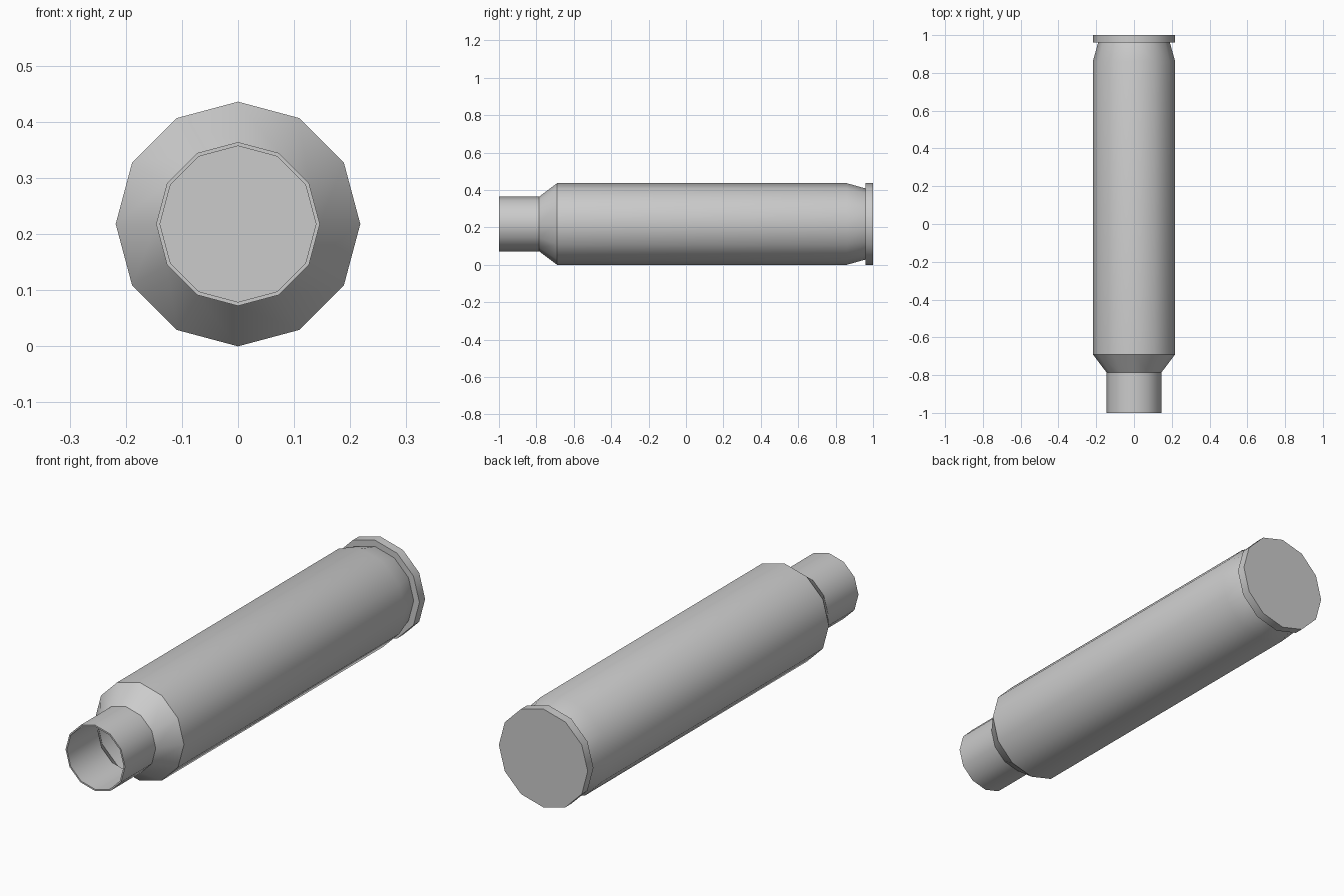
import bpy, bmesh, math

if "Cube" in bpy.data.objects:
    bpy.data.objects.remove(bpy.data.objects["Cube"])

SIDES = 12
R = 0.218      # body radius, also the height of the axis above the ground
T = 0.007      # wall thickness


def lathe(name, profile):
    """Revolve (y, radius) points around the y axis; radius 0 ends are capped."""
    bm = bmesh.new()
    rings = []
    for y, r in profile:
        rings.append([bm.verts.new((r * math.cos(2 * math.pi * i / SIDES), y,
                                    R + r * math.sin(2 * math.pi * i / SIDES)))
                      for i in range(SIDES)])
    for a, b in zip(rings, rings[1:]):
        for i in range(SIDES):
            j = (i + 1) % SIDES
            bm.faces.new((a[i], a[j], b[j], b[i]))
    bm.faces.new(rings[0])
    bm.faces.new(rings[-1])
    bmesh.ops.recalc_face_normals(bm, faces=bm.faces)
    me = bpy.data.meshes.new(name)
    bm.to_mesh(me)
    bm.free()
    ob = bpy.data.objects.new(name, me)
    bpy.context.collection.objects.link(ob)
    return ob


# Outer wall: neck, shoulder, body, extractor groove and rim
outer = [(-1.0, 0.146), (-0.785, 0.146), (-0.69, R), (0.86, R),
         (0.96, 0.190), (0.96, R), (1.0, R)]
# Inner wall, from the closed base back to the open mouth
inner = [(0.993, R - T), (0.967, R - T), (0.967, 0.183), (0.86, R - T),
         (-0.69, R - T), (-0.783, 0.139), (-1.0, 0.139)]

# One closed shell: start at the inside of the base, out over the mouth, to the rim
case = lathe("hollow_case", inner + outer)

bpy.context.view_layer.objects.active = case
case.select_set(True)
bpy.ops.object.shade_smooth_by_angle(angle=math.radians(32))
